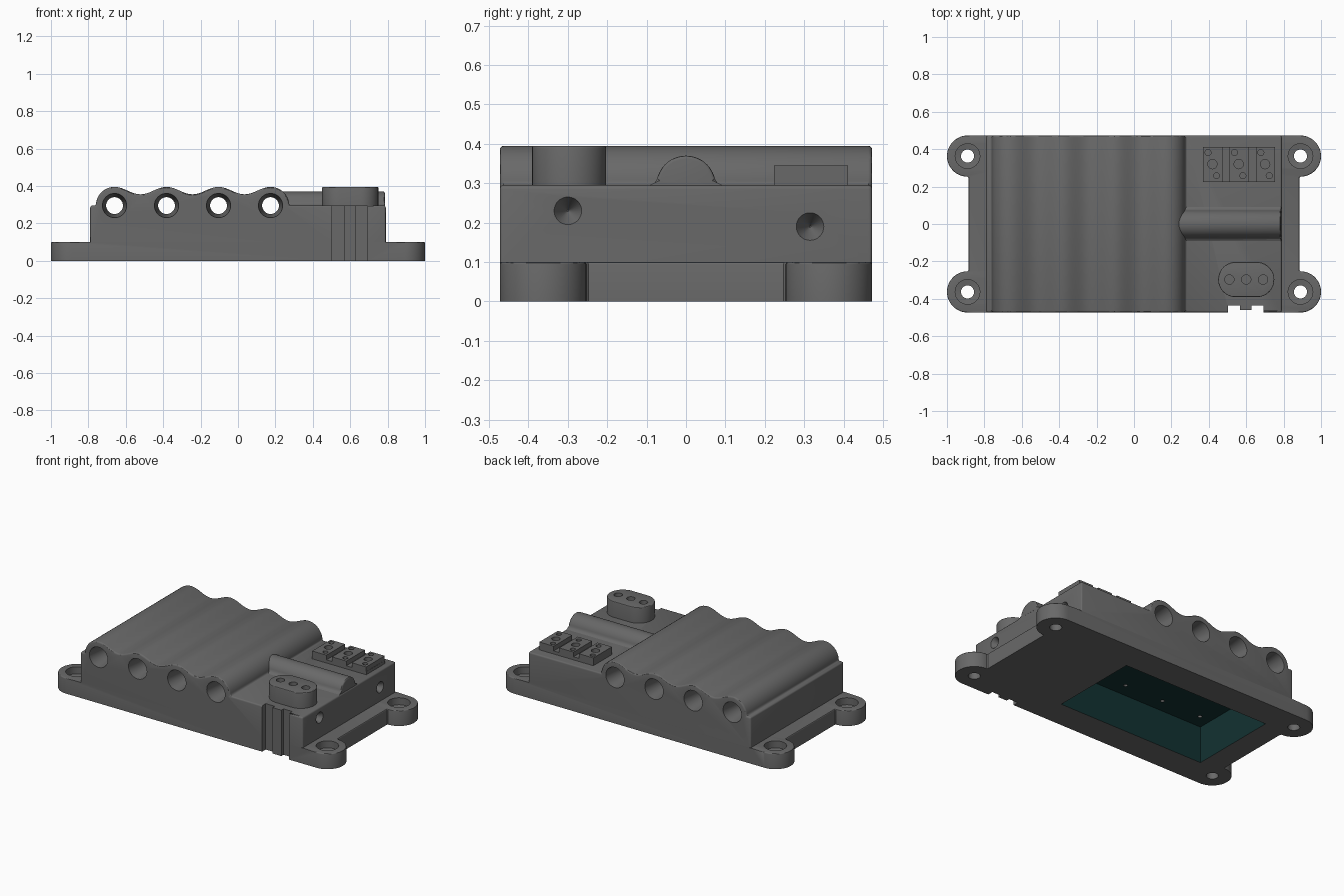
import bpy, bmesh
from math import pi, cos, sin, radians
from mathutils import Vector

if "Cube" in bpy.data.objects:
    bpy.data.objects.remove(bpy.data.objects["Cube"], do_unlink=True)


def material(name, rgb):
    m = bpy.data.materials.new(name)
    m.use_nodes = True
    m.diffuse_color = (*rgb, 1)
    node = m.node_tree.nodes["Principled BSDF"]
    node.inputs["Base Color"].default_value = (*rgb, 1)
    node.inputs["Roughness"].default_value = 0.6
    return m


MATS = [material("dark grey plastic", (0.14, 0.14, 0.14)),
        material("dark teal lining", (0.006, 0.032, 0.032))]


def place(axis, u, v, w):
    """Map profile coordinates u, v and length w for the given axis."""
    return {"x": (w, u, v), "y": (u, w, v), "z": (u, v, w)}[axis]


def arc(cx, cy, r, a0, a1, n):
    return [(cx + r * cos(radians(a0 + (a1 - a0) * i / n)),
             cy + r * sin(radians(a0 + (a1 - a0) * i / n))) for i in range(n + 1)]


def rect(x0, x1, y0, y1):
    return [(x0, y0), (x1, y0), (x1, y1), (x0, y1)]


def prism(bm, pts, axis, lo, hi, mat=0):
    rings = [[bm.verts.new(place(axis, u, v, w)) for u, v in pts] for w in (lo, hi)]
    n = len(pts)
    faces = [bm.faces.new(rings[0]), bm.faces.new(rings[1][::-1])]
    for i in range(n):
        j = (i + 1) % n
        faces.append(bm.faces.new((rings[0][i], rings[1][i], rings[1][j], rings[0][j])))
    for f in faces:
        f.material_index = mat


def lathe(bm, cu, cv, axis, profile, n=32):
    """Closed turned solid; profile is a list of (radius, position along axis)."""
    rings = [[bm.verts.new(place(axis, u, v, w)) for u, v in arc(cu, cv, r, 0, 360, n)[:-1]]
             for r, w in profile]
    bm.faces.new(rings[0])
    bm.faces.new(rings[-1][::-1])
    for a, b in zip(rings, rings[1:]):
        for i in range(n):
            j = (i + 1) % n
            bm.faces.new((a[i], b[i], b[j], a[j]))


def soften(bm, width, rule, segments=3):
    """Round the sharp edges that pass the rule."""
    bmesh.ops.recalc_face_normals(bm, faces=bm.faces)
    edges = [e for e in bm.edges
             if e.calc_face_angle(0) > radians(30) and rule(*[v.co for v in e.verts])]
    bmesh.ops.bevel(bm, geom=edges, offset=width, segments=segments,
                    profile=0.5, affect="EDGES", clamp_overlap=False)


def finish(name, bm):
    bmesh.ops.recalc_face_normals(bm, faces=bm.faces)
    mesh = bpy.data.meshes.new(name)
    bm.to_mesh(mesh)
    bm.free()
    for m in MATS:
        mesh.materials.append(m)
    ob = bpy.data.objects.new(name, mesh)
    bpy.context.collection.objects.link(ob)
    return ob


def carve(ob, cutters):
    bpy.ops.object.select_all(action="DESELECT")
    ob.select_set(True)
    bpy.context.view_layer.objects.active = ob
    for c in cutters:
        mod = ob.modifiers.new("cut", "BOOLEAN")
        mod.operation = "DIFFERENCE"
        mod.solver = "EXACT"
        mod.object = c
        bpy.ops.object.modifier_apply(modifier=mod.name)
    bpy.ops.object.shade_smooth_by_angle(angle=radians(30))


X, Y, DECK, PLATE = 0.79, 0.473, 0.295, 0.1
TUBES = [-0.66, -0.382, -0.104, 0.174]
PITCH = TUBES[1] - TUBES[0]
EAR_X, EAR_Y, EAR_R = 0.89, 0.363, 0.11

# Base plate with four rounded mounting ears
bm = bmesh.new()
outline = []
for sx, sy, a0, a1 in ((1, 1, -90, 90), (-1, 1, 90, 270), (-1, -1, 90, 270), (1, -1, -90, 90)):
    ear = arc(sx * EAR_X, sy * EAR_Y, EAR_R, a0, a1, 24)
    inner = (sx * (EAR_X - 0.005), sy * (EAR_Y - EAR_R - 0.005))
    if sx * sy > 0:
        outline += [inner] + ear if sy > 0 else ear + [inner]
        if sx < 0:
            outline = outline[:-len(ear) - 1] + [inner] + ear
    else:
        outline += ear + [inner]
prism(bm, outline, "z", 0, PLATE)
soften(bm, 0.006, lambda a, b: min(a.z, b.z) > 0.09 and a.x * b.x > 0
       and min(abs(a.x), abs(b.x)) > X)
base = finish("base_plate", bm)

# Housing: flat deck on one side, wavy tube cover on the other
bm = bmesh.new()
wave = arc(TUBES[0], DECK, 0.1, 180, 90, 10)
steps = 48
for i in range(1, steps):
    t = 3 * i / steps
    wave.append((TUBES[0] + t * PITCH, DECK + 0.08 + 0.02 * cos(2 * pi * t)))
wave += arc(TUBES[-1], DECK, 0.1, 90, 0, 10)
prism(bm, [(-X, PLATE), (-X, DECK)] + wave + [(X, DECK), (X, PLATE)], "y", -Y, Y)
soften(bm, 0.01, lambda a, b: max(a.z, b.z) > PLATE + 0.01)
housing = finish("housing", bm)

# Cable ridge across the deck
bm = bmesh.new()
ridge = [(0.092, DECK - 0.01), (0.092, DECK), (0.08, DECK + 0.006)]
ridge += arc(0, DECK, 0.075, 12, 168, 24)
ridge += [(-u, v) for u, v in ridge[2::-1]]
prism(bm, ridge, "x", 0.22, 0.785)
soften(bm, 0.008, lambda a, b: min(a.x, b.x) > 0.78 and min(a.z, b.z) > DECK + 0.004)
cable_ridge = finish("cable_ridge", bm)

# Oblong connector
bm = bmesh.new()
OX, OY, OR = 0.6, -0.297, 0.094
prism(bm, arc(OX + 0.056, OY, OR, -90, 90, 20) + arc(OX - 0.056, OY, OR, 90, 270, 20),
      "z", DECK - 0.01, 0.395)
soften(bm, 0.005, lambda a, b: min(a.z, b.z) > 0.39)
oblong = finish("oblong_connector", bm)

# Terminal block: three raised columns on a thin foot
COLUMNS = [0.421, 0.562, 0.703]
bm = bmesh.new()
prism(bm, rect(0.37, 0.755, 0.224, 0.412), "z", DECK - 0.01, 0.315)
foot = finish("terminal_foot", bm)
bm = bmesh.new()
for cx in COLUMNS:
    prism(bm, rect(cx - 0.051, cx + 0.051, 0.224, 0.412), "z", 0.31, 0.345)
columns = finish("terminal_columns", bm)

# Cutters: tubes, underside recess, keyed notch, end dimples
bm = bmesh.new()
for tx in TUBES:
    lathe(bm, tx, DECK, "y", [(0.066, -Y - 0.01), (0.065, -Y), (0.045, -0.32),
                              (0.045, 0.32), (0.065, Y), (0.066, Y + 0.01)], 40)
prism(bm, rect(-0.74, 0.3, -0.29, 0.29), "z", -0.05, 0.235, 1)
key = [(0.503, -0.55), (0.503, -0.437), (0.567, -0.437), (0.567, -0.459)]
prism(bm, key + [(1.196 - u, v) for u, v in key[::-1]], "z", -0.05, 0.4)
for dy, dz in ((-0.3, 0.23), (0.315, 0.19)):
    lathe(bm, dy, dz, "x", [(0.002, X - 0.06), (0.035, X), (0.037, X + 0.004)])
main_cut = finish("main_cutter", bm)

# Cutter: ear bores with counterbored seats
bm = bmesh.new()
for sx in (-1, 1):
    for sy in (-1, 1):
        lathe(bm, sx * EAR_X, sy * EAR_Y, "z",
              [(0.035, -0.05), (0.035, 0.05), (0.066, 0.055), (0.066, 0.15)])
ear_cut = finish("ear_cutter", bm)

# Cutter: sensor pinholes between recess and tubes
bm = bmesh.new()
for tx in TUBES:
    lathe(bm, tx, -0.2, "z", [(0.012, 0.2), (0.012, 0.28)], 12)
pin_cut = finish("pinhole_cutter", bm)

# Cutter: sockets in both connectors
bm = bmesh.new()
for i in (-1, 0, 1):
    lathe(bm, OX + i * 0.09, OY, "z", [(0.025, 0.34), (0.025, 0.42)], 20)
for cx in COLUMNS:
    for dx, dy, r in ((-0.002, 0.32, 0.025), (-0.025, 0.382, 0.016), (0.02, 0.258, 0.016)):
        lathe(bm, cx + dx, dy, "z", [(r, 0.318), (r, 0.42)], 20)
socket_cut = finish("socket_cutter", bm)

carve(base, [main_cut, ear_cut])
carve(housing, [main_cut, pin_cut])
carve(oblong, [socket_cut])
carve(columns, [socket_cut])
carve(cable_ridge, [])
carve(foot, [])
for cutter in (main_cut, ear_cut, pin_cut, socket_cut):
    bpy.data.objects.remove(cutter, do_unlink=True)
